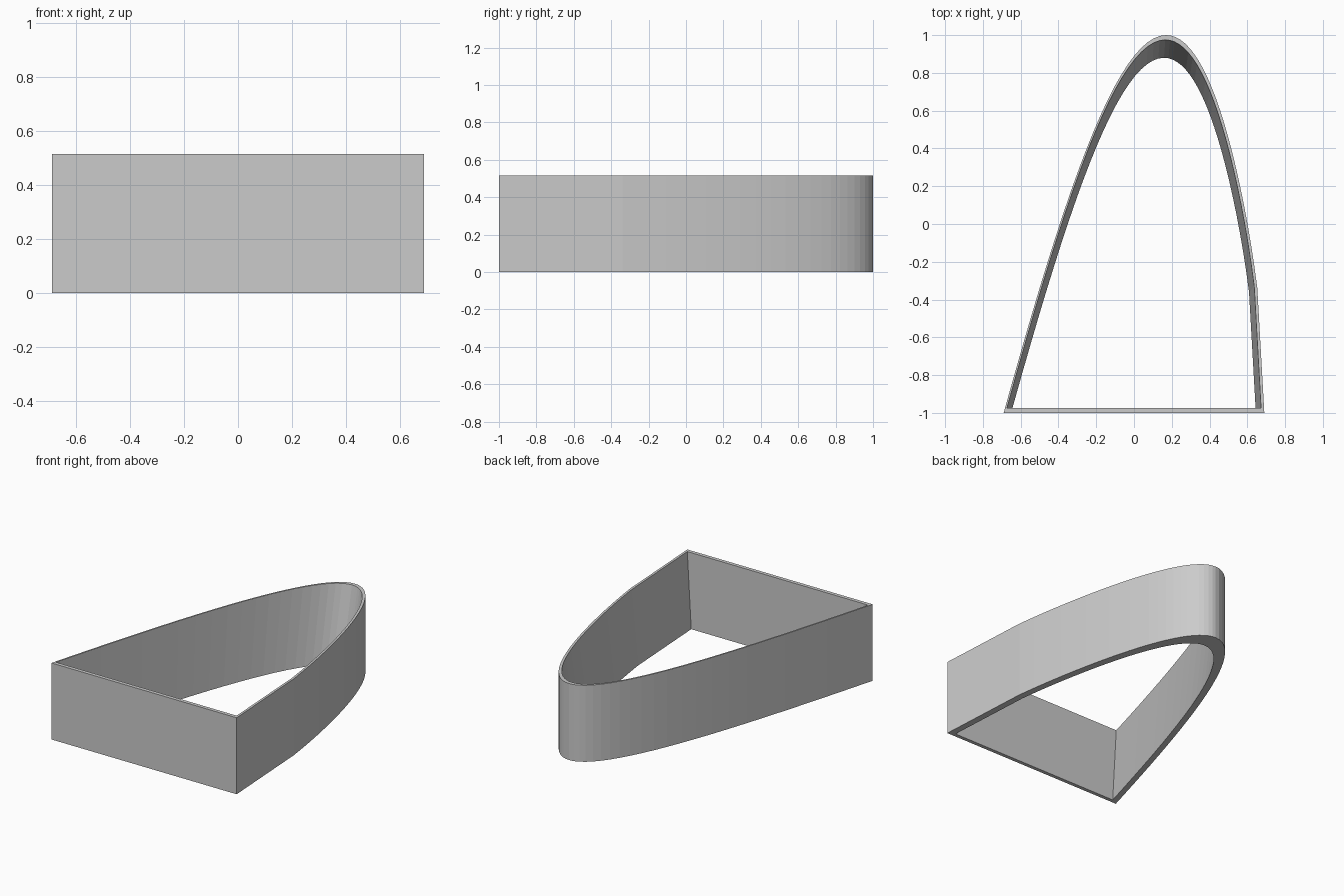
import bpy
import bmesh

if "Cube" in bpy.data.objects:
    bpy.data.objects.remove(bpy.data.objects["Cube"], do_unlink=True)

HEIGHT = 0.515
STEPS = 22


def outline_point(t):
    """Leaning arch: t = -1 left foot, 0 tip, 1 right foot."""
    lean = 0.13 * t**2 + 0.04 * t**4 if t < 0 else 0.11 * t**2 + 0.06 * t**10
    return 0.69 * t + 0.17 - lean, 1 - 2 * t * t


# Outline samples: curved sides, ending in one long straight panel on the right
params = [-1 + i / STEPS for i in range(STEPS)]
params += [0.818 * i / STEPS for i in range(STEPS + 1)] + [1]
outline = [outline_point(t) for t in params]

bm = bmesh.new()


def ring(scale_x, scale_y, shift_y, z):
    return [bm.verts.new((x * scale_x, y * scale_y + shift_y, z)) for x, y in outline]


# Upright outer wall, inner wall flaring open towards the rim
rings = [
    ring(1, 1, 0, 0),
    ring(1, 1, 0, HEIGHT),
    ring(0.975, 0.975, 0, HEIGHT),
    ring(0.933, 0.9275, -0.0475, 0),
]
n = len(outline)
for a, b in zip(rings, rings[1:] + rings[:1]):
    for i in range(n):
        j = (i + 1) % n
        bm.faces.new((a[i], a[j], b[j], b[i]))
bmesh.ops.recalc_face_normals(bm, faces=bm.faces)

mesh = bpy.data.meshes.new("arched_frame")
bm.to_mesh(mesh)
bm.free()
frame = bpy.data.objects.new("arched_frame", mesh)
bpy.context.collection.objects.link(frame)

# Plain grey finish
grey = bpy.data.materials.new("light_grey")
grey.use_nodes = True
colour = (0.6, 0.6, 0.6, 1)
grey.diffuse_color = colour
grey.node_tree.nodes["Principled BSDF"].inputs["Base Color"].default_value = colour
mesh.materials.append(grey)
